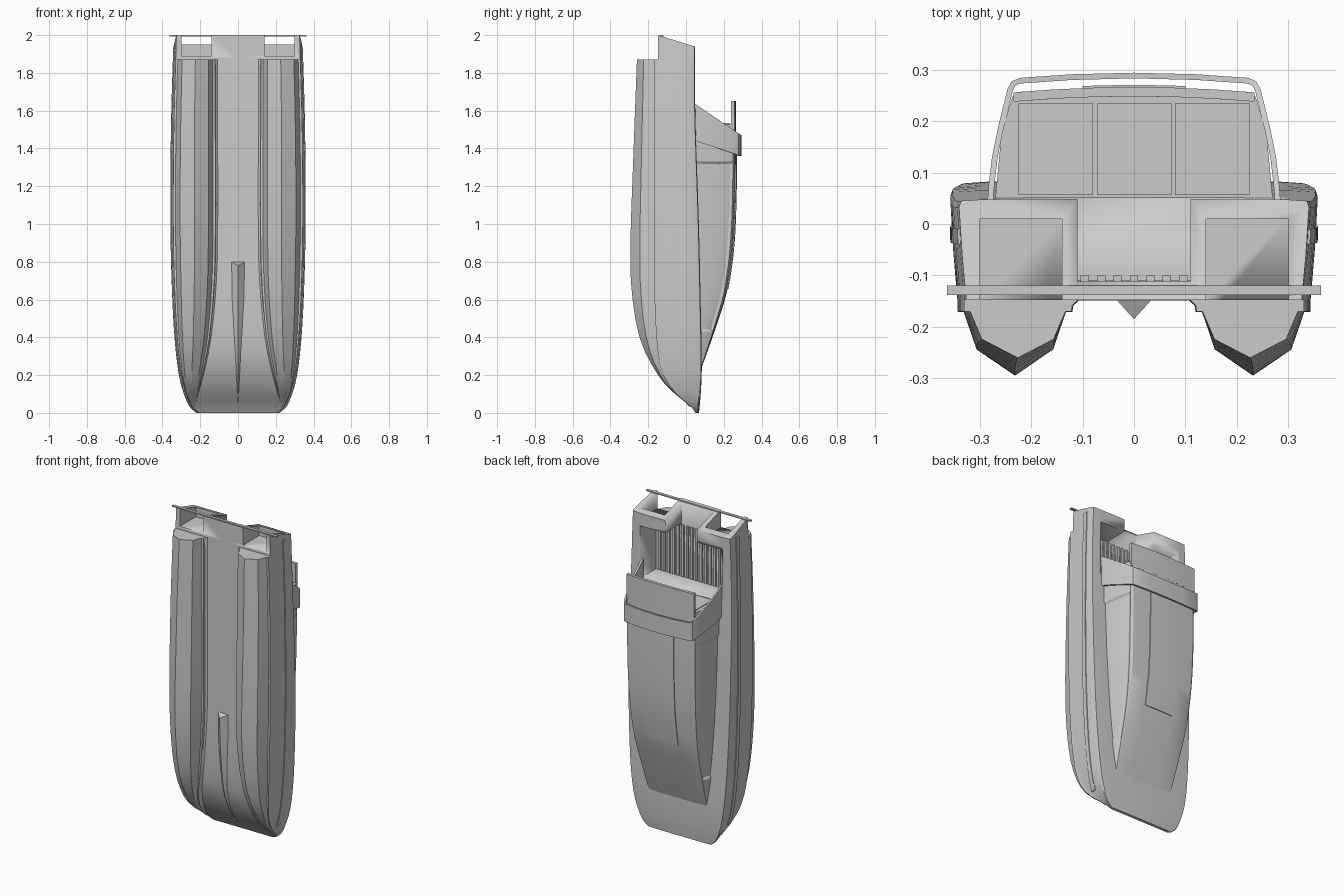
import bpy, bmesh, math
from mathutils import Vector

if "Cube" in bpy.data.objects:
    bpy.data.objects.remove(bpy.data.objects["Cube"])


def curve(table):
    """Smooth lookup through (z, value) pairs."""
    def f(z):
        n = len(table)
        if z <= table[0][0]:
            return table[0][1]
        for i in range(n - 1):
            (z0, a), (z1, b) = table[i], table[i + 1]
            if z <= z1:
                s = lambda j, k: (table[k][1] - table[j][1]) / (table[k][0] - table[j][0])
                m0 = s(max(i - 1, 0), i + 1) * (z1 - z0)
                m1 = s(i, min(i + 2, n - 1)) * (z1 - z0)
                t = (z - z0) / (z1 - z0)
                return (a * (2*t**3 - 3*t*t + 1) + m0 * (t**3 - 2*t*t + t)
                        + b * (3*t*t - 2*t**3) + m1 * (t**3 - t*t))
        return table[-1][1]
    return f


def loft(name, rings, mirror=False, inset=None):
    """Skin closed rings of points and cap both ends."""
    bm = bmesh.new()
    for side in ((1, -1) if mirror else (1,)):
        vs = [[bm.verts.new((side * p[0], p[1], p[2])) for p in r] for r in rings]
        n = len(rings[0])
        for a, b in zip(vs, vs[1:]):
            for i in range(n):
                bm.faces.new((a[i], a[(i + 1) % n], b[(i + 1) % n], b[i]))
        bm.faces.new(vs[0])
        bm.faces.new(vs[-1])
    bmesh.ops.recalc_face_normals(bm, faces=bm.faces)
    if inset:
        for sgn in (1, -1):
            fs = [f for f in bm.faces if inset(f, sgn)]
            bmesh.ops.inset_region(bm, faces=fs, thickness=0.014, depth=-0.008)
    me = bpy.data.meshes.new(name)
    bm.to_mesh(me)
    bm.free()
    ob = bpy.data.objects.new(name, me)
    bpy.context.collection.objects.link(ob)
    bpy.ops.object.select_all(action='DESELECT')
    ob.select_set(True)
    bpy.context.view_layer.objects.active = ob
    bpy.ops.object.shade_smooth_by_angle(angle=math.radians(25))
    return ob


def box(name, x, y, z, mirror=False):
    return loft(name, [[(x[0], y[0], k), (x[1], y[0], k), (x[1], y[1], k), (x[0], y[1], k)]
                       for k in z], mirror)


def full(half):
    """Complete a half section (centre to centre) to both sides."""
    return half + [(-p[0], p[1], p[2]) for p in reversed(half) if p[0] > 1e-6]


def span(a, b, n):
    return [a + (b - a) * i / n for i in range(n + 1)]


# Boat lines along the length (bow at z=0, stern at z=2)
beam = curve([(0, .22), (.03, .255), (.1, .287), (.2, .313), (.4, .336), (.7, .351), (1, .357), (1.5, .354), (2, .34)])
deck = curve([(0, .065), (.1, .074), (.25, .08), (.6, .074), (1, .065), (1.6, .046), (2, .045)])
tunnel = curve([(0, .05), (.05, .015), (.1, -.032), (.2, -.09), (.3, -.125), (.5, -.144), (.8, -.148), (2, -.148)])
chine = curve([(0, .05), (.05, .01), (.1, -.05), (.2, -.12), (.35, -.152), (.7, -.168), (2, -.17)])
keel = curve([(0, .045), (.05, .004), (.1, -.058), (.18, -.135), (.38, -.24), (.65, -.288), (.9, -.294), (1.3, -.281), (1.87, -.26)])
inner = curve([(0, .225), (.04, .228), (.1, .215), (.2, .19), (.4, .152), (.7, .126), (1, .12), (1.87, .122)])
stations = [0, .01, .03, .06, .1, .15, .2, .26, .32, .4, .5, .6, .7, .8, .95, 1.1, 1.3, 1.5, 1.63, 1.75]


# Main body with raked transom
def body_ring(z, rake=False):
    b, d, t = beam(z), deck(z), tunnel(z)
    pts = [(0, d + .004), (b * .85, d + .003), (b - .004, d), (b, d - .012 * min(1, z * 5 + .2)),
           (b - .006, d * .45 + t * .55), (b - .014, t), (b * .5, t), (0, t)]
    return full([(x, y, 1.94 + (.045 - y) * .31 if rake else z) for x, y in pts])


body = loft("main_body", [body_ring(z) for z in stations + [1.88]] + [body_ring(2, True)])

# Cockpit, walkway and stern wells cut from the body
cutters = [box("cockpit_cutter", (-.285, .285), (-.11, .2), (1.53, 1.86)),
           box("walkway_cutter", (-.11, .11), (-.112, .2), (1.8, 2.1)),
           box("well_cutter", (.14, .3), (-.3, .01), (1.89, 2.1), True)]
for c in cutters:
    c.hide_render = True
    m = body.modifiers.new("cut", 'BOOLEAN')
    m.operation, m.object, m.solver = 'DIFFERENCE', c, 'EXACT'
    bpy.context.view_layer.objects.active = body
    bpy.ops.object.modifier_apply(modifier=m.name)
for c in cutters:
    bpy.data.objects.remove(c)


# Twin hulls with stepped chines
def pod_ring(z):
    c, k, pi, po, top = chine(z), keel(z), inner(z), beam(z) - .014, tunnel(z) + .003
    mid, w = (pi + po) / 2, (po - pi) / 2
    s = min(1, w / .11)
    l = k + (c - k) * .4
    pts = [(pi - .016 * s, top), (pi - .002, c + .012 * s), (pi, c), (pi + .012 * s, c), (mid - w * .67, l),
           (mid, k), (mid + w * .67, l), (po - .012 * s, c), (po, c), (po, top)]
    return [(x, y, z) for x, y in pts]


loft("twin_hull", [pod_ring(z) for z in stations[2:] + [1.87]], True)


# Central wedge under the bridge deck
def wedge_ring(z):
    u = (z - .06) / .74
    w, h = .004 + .033 * min(1, u * 1.3), .002 + .035 * u
    t = tunnel(z)
    return [(-w, t + .004, z), (w, t + .004, z), (0, t - h, z - (.02 if z > .79 else 0))]


loft("centre_wedge", [wedge_ring(z) for z in span(.06, .8, 14)])


# Rub rails along the hull sides
def rail_ring(z):
    y = -.012 - .012 * z / 2
    f = (deck(z) - y) / (deck(z) - tunnel(z))
    x = beam(z) - .011 * f
    return [(x - .02, y - .016, z), (x + .004, y - .016, z), (x + .005, y + .014, z), (x - .02, y + .014, z)]


loft("rub_rail", [rail_ring(z) for z in span(.12, 1.93, 30)], True)

# Cabin with recessed side windows
roof = curve([(.23, .079), (.3, .105), (.44, .154), (.63, .214), (.8, .243), (.95, .257), (1.2, .265), (1.53, .266)])
base_w = curve([(.23, .205), (.4, .232), (.6, .25), (1, .268), (1.53, .27)])
roof_w = curve([(.23, .2), (.4, .21), (.63, .222), (1, .233), (1.53, .236)])


def cabin_ring(z):
    y, r, b = roof(z), roof_w(z), base_w(z)
    h = min(1, (y - .05) / .2)
    pts = [(0, y), (r * .5, y - .003 * h), (r * .93, y - .009 * h), (r, y - .018 * h),
           (r * .55 + b * .45 + .006 * h, .6 * y + .02), (b, .045), (0, .045)]
    return full([(px, py, z) for px, py in pts])


def window(f, sgn):
    c, n = f.calc_center_median(), f.normal
    return .45 < c.z < 1.33 and n.x * sgn > .6


loft("cabin", [cabin_ring(z) for z in span(.23, 1.53, 26)], inset=window)


# Raised roof panel and roof overhang
def roof_strip(z, w, lo, hi):
    xs = span(-w, w, 6)
    y = lambda x: roof(min(z, 1.53)) - .009 * (x / .22) ** 2
    return [(x, y(x) + hi, z) for x in xs] + [(x, y(x) - lo, z) for x in reversed(xs)]


loft("roof_panel", [roof_strip(z, .1, .01, .004) for z in span(.65, 1.4, 12)])
loft("roof_overhang", [roof_strip(z, .234, .018, 0) for z in (1.5, 1.65)])


# Radar arch wrapping the cabin
arch = [(.286, .03), (.282, .08), (.276, .13), (.266, .18), (.254, .23), (.246, .262), (.238, .277), (.222, .284), (.12, .291), (0, .294)]
path = arch + [(-x, y) for x, y in reversed(arch[:-1])]
rings = []
for i, (x, y) in enumerate(path):
    t = Vector(path[min(i + 1, len(path) - 1)]) - Vector(path[max(i - 1, 0)])
    n = Vector((-t.y, t.x)).normalized() * .011
    top, bot = 1.635 - (y - .05) * .68, 1.44 - (y - .05) * .33
    rings.append([(x, y, bot), (x, y, top), (x + n.x, y + n.y, top), (x + n.x, y + n.y, bot)])
loft("radar_arch", rings)

# Bulkhead door panels
for x0, x1 in ((-.224, -.08), (-.072, .073), (.08, .224)):
    box("bulkhead_panel", (x0, x1), (.056, .234), (1.525, 1.534))

# Cockpit floor slats
for x in span(-.255, .255, 16):
    box("floor_slat", (x - .008, x + .008), (-.115, -.1), (1.535, 1.855))

# Stern platform lip
box("stern_platform", (-.363, .363), (-.138, -.12), (1.993, 2.0))
